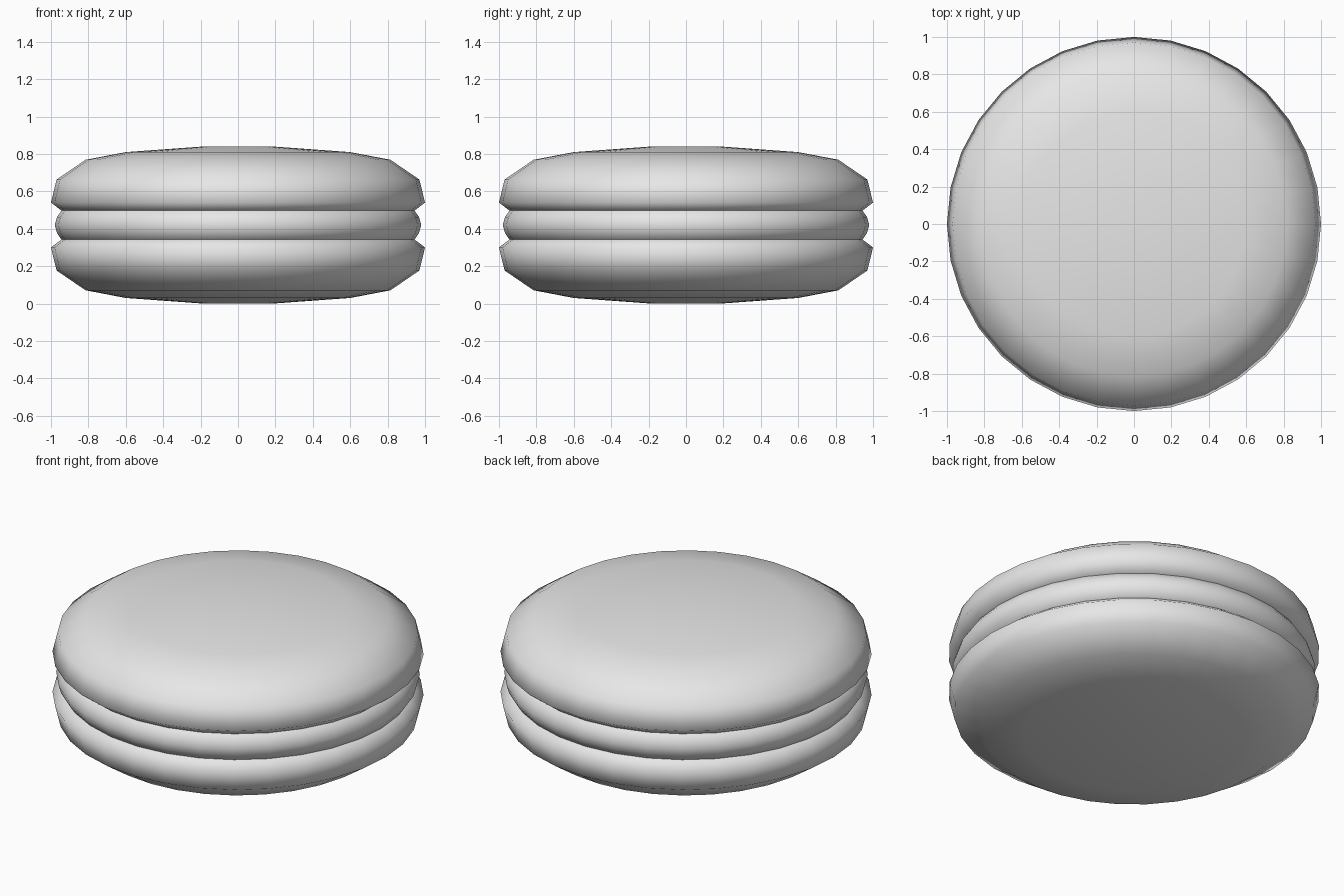
import bpy
import bmesh
from math import cos, sin, tau

SIDES = 32
MID = 0.436  # height of the filling's centre

cube = bpy.data.objects.get("Cube")
if cube:
    bpy.data.objects.remove(cube, do_unlink=True)

grey = bpy.data.materials.new("light_grey")
grey.use_nodes = True
colour = (0.8, 0.8, 0.8, 1.0)
grey.diffuse_color = colour
grey.node_tree.nodes["Principled BSDF"].inputs["Base Color"].default_value = colour


def lathe(name, profile, cap_z=None):
    """Revolve (radius, z) points around z; optionally close the last ring at a pole."""
    bm = bmesh.new()
    rings = [[bm.verts.new((r * cos(tau * i / SIDES), r * sin(tau * i / SIDES), z))
              for i in range(SIDES)] for r, z in profile]
    for low, high in zip(rings, rings[1:]):
        for i in range(SIDES):
            j = (i + 1) % SIDES
            bm.faces.new((low[i], low[j], high[j], high[i]))
    if cap_z is not None:
        pole = bm.verts.new((0, 0, cap_z))
        for i in range(SIDES):
            bm.faces.new((rings[-1][i], rings[-1][(i + 1) % SIDES], pole))
    bmesh.ops.recalc_face_normals(bm, faces=bm.faces)
    mesh = bpy.data.meshes.new(name)
    bm.to_mesh(mesh)
    bm.free()
    mesh.materials.append(grey)
    mesh.shade_smooth()
    # An open lathe can be oriented either way: make its widest band face outward
    face = max(mesh.polygons, key=lambda p: p.center.xy.length)
    if face.normal.xy.dot(face.center.xy) < 0:
        mesh.flip_normals()
    obj = bpy.data.objects.new(name, mesh)
    bpy.context.collection.objects.link(obj)
    return obj


# Domed shell: inner lip, rim, rounded shoulder, nearly flat crown (heights from MID)
shell = [(0.91, 0.06), (0.945, 0.078), (1.0, 0.12), (0.97, 0.243),
         (0.815, 0.349), (0.6, 0.39), (0.2, 0.419)]
for name, side in (("top_shell", 1), ("bottom_shell", -1)):
    lathe(name, [(r, MID + side * h) for r, h in shell], MID + side * 0.42)

# Filling bulging between the shells
filling = [(0.9, -0.1), (0.945, -0.076), (0.968, -0.042), (0.98, 0),
           (0.968, 0.042), (0.945, 0.076), (0.9, 0.1)]
lathe("filling", [(r, MID + h) for r, h in filling])

# Rest the model on the ground
low = min(v.co.z for v in bpy.data.objects["bottom_shell"].data.vertices)
for name in ("top_shell", "bottom_shell", "filling"):
    for v in bpy.data.objects[name].data.vertices:
        v.co.z -= low
